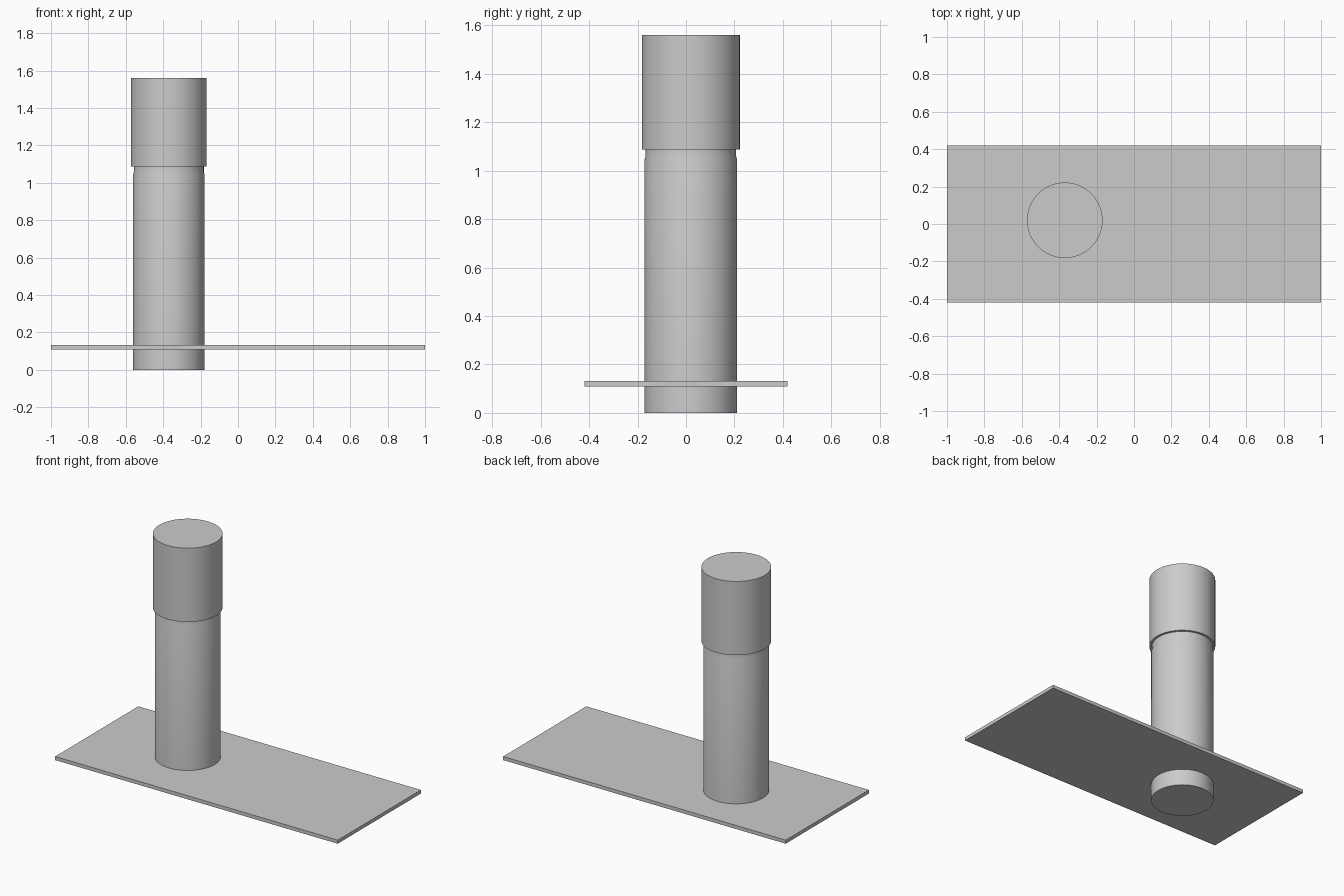
import bpy, bmesh, math

if "Cube" in bpy.data.objects:
    bpy.data.objects.remove(bpy.data.objects["Cube"])

CENTRE = (-0.37, 0.02)
SIDES = 64


def new_object(name, bm):
    bmesh.ops.recalc_face_normals(bm, faces=bm.faces)
    mesh = bpy.data.meshes.new(name)
    bm.to_mesh(mesh)
    bm.free()
    ob = bpy.data.objects.new(name, mesh)
    bpy.context.collection.objects.link(ob)
    return ob


def turned(name, profile):
    """Round closed solid from (radius, height) points, bottom to top."""
    bm = bmesh.new()
    rings = []
    for r, z in profile:
        rings.append([bm.verts.new((r * math.cos(a), r * math.sin(a), z))
                      for a in (2 * math.pi * i / SIDES for i in range(SIDES))])
    for low, high in zip(rings, rings[1:]):
        for i in range(SIDES):
            j = (i + 1) % SIDES
            bm.faces.new((low[i], low[j], high[j], high[i]))
    bm.faces.new(rings[0][::-1])
    bm.faces.new(rings[-1])
    ob = new_object(name, bm)
    ob.location = (*CENTRE, 0)
    bpy.ops.object.select_all(action='DESELECT')
    bpy.context.view_layer.objects.active = ob
    ob.select_set(True)
    bpy.ops.object.shade_smooth_by_angle(angle=math.radians(30))
    return ob


# Thin base plate
bm = bmesh.new()
bmesh.ops.create_cube(bm, size=1)
bmesh.ops.scale(bm, vec=(2, 0.84, 0.023), verts=bm.verts)
plate = new_object("base_plate", bm)
plate.location = (0, 0, 0.121)

# Post through the plate, narrowing slightly at the neck, with a wider head
turned("post", [(0.191, 0), (0.191, 1.045), (0.187, 1.06), (0.187, 1.088),
                (0.202, 1.088), (0.202, 1.56)])
